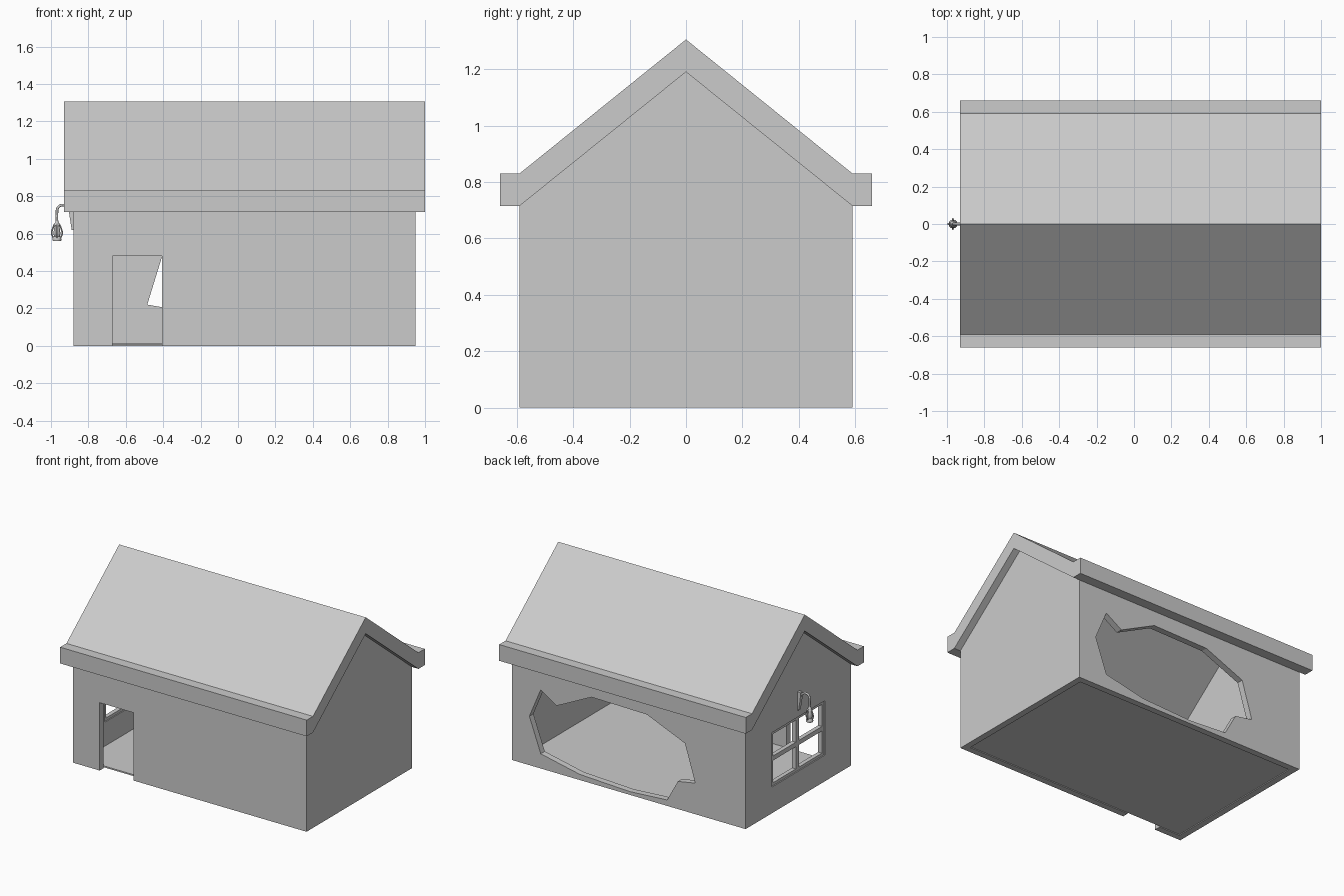
import bpy, bmesh
from math import sin, cos, pi
from mathutils import Vector

if "Cube" in bpy.data.objects:
    bpy.data.objects.remove(bpy.data.objects["Cube"])

T = 0.045                                  # wall thickness
X0, X1, Y = -0.88, 0.95, 0.59              # wall footprint


def finish(name, bm):
    bmesh.ops.recalc_face_normals(bm, faces=bm.faces)
    me = bpy.data.meshes.new(name)
    bm.to_mesh(me)
    bm.free()
    ob = bpy.data.objects.new(name, me)
    bpy.context.collection.objects.link(ob)
    return ob


def prism(name, profile, axis, a, b):
    """Extrude a 2D profile (u, z) along x or y from a to b."""
    bm = bmesh.new()
    at = (lambda u, z: (a, u, z)) if axis == 'x' else (lambda u, z: (u, a, z))
    face = bm.faces.new([bm.verts.new(at(u, z)) for u, z in profile])
    ext = bmesh.ops.extrude_face_region(bm, geom=[face])
    move = Vector((b - a, 0, 0) if axis == 'x' else (0, b - a, 0))
    bmesh.ops.translate(bm, vec=move,
                        verts=[v for v in ext['geom'] if isinstance(v, bmesh.types.BMVert)])
    return finish(name, bm)


def rect(u0, u1, z0, z1):
    return [(u0, z0), (u1, z0), (u1, z1), (u0, z1)]


def box(name, x0, x1, y0, y1, z0, z1):
    return prism(name, rect(y0, y1, z0, z1), 'x', x0, x1)


def cut(ob, cutter):
    cutter.hide_render = True
    mod = ob.modifiers.new("cut", 'BOOLEAN')
    mod.operation, mod.solver, mod.object = 'DIFFERENCE', 'EXACT', cutter
    dg = bpy.context.evaluated_depsgraph_get()
    me = bpy.data.meshes.new_from_object(ob.evaluated_get(dg))
    ob.modifiers.clear()
    ob.data = me
    bpy.data.objects.remove(cutter)


def lathe(name, profile, x, n=12):
    """Revolve (radius, z) points around a vertical axis at (x, 0)."""
    bm = bmesh.new()
    rings = [[bm.verts.new((x + r * cos(2 * pi * i / n), r * sin(2 * pi * i / n), z))
              for i in range(n)] for r, z in profile]
    for lo, hi in zip(rings, rings[1:]):
        for i in range(n):
            bm.faces.new((lo[i], lo[(i + 1) % n], hi[(i + 1) % n], hi[i]))
    bm.faces.new(rings[0])
    bm.faces.new(rings[-1])
    ob = finish(name, bm)
    for p in ob.data.polygons:
        p.use_smooth = len(p.vertices) == 4
    return ob


def wire(name, pts, radius):
    cu = bpy.data.curves.new(name, 'CURVE')
    cu.dimensions, cu.bevel_depth, cu.bevel_resolution = '3D', radius, 2
    cu.use_fill_caps = True
    cu.resolution_u = 6
    sp = cu.splines.new('BEZIER')
    sp.bezier_points.add(len(pts) - 1)
    for bp, p in zip(sp.bezier_points, pts):
        bp.co = p
        bp.handle_left_type = bp.handle_right_type = 'AUTO'
    ob = bpy.data.objects.new(name, cu)
    bpy.context.collection.objects.link(ob)
    return ob


# walls with gables, hollowed out, then opened
walls = prism("walls", [(-Y, 0), (Y, 0), (Y, 0.715), (0, 1.19), (-Y, 0.715)], 'x', X0, X1)
cut(walls, box("room_cutter", X0 + T, X1 - T, -Y + T, Y - T, -0.2, 2))
cut(walls, box("door_cutter", -0.67, -0.405, -0.8, -0.4, -0.1, 0.48))
cut(walls, box("window_cutter", -1.0, -0.7, -0.295, 0.295, 0.185, 0.57))
hole = [(0.725, 0.555), (0.60, 0.477), (0.326, 0.611), (-0.107, 0.604), (-0.405, 0.48),
        (-0.485, 0.22), (-0.35, 0.196), (-0.265, 0.042), (0.027, 0.023), (0.418, 0.04),
        (0.724, 0.104), (0.813, 0.346)]
cut(walls, prism("broken_hole_cutter", hole, 'y', 0.45, 0.75))

# floor
box("floor", X0 + T, X1 - T, -Y + T, Y - T, 0.006, 0.016)

# roof slab with boxy eaves
prism("roof", [(-0.66, 0.715), (-0.59, 0.715), (0, 1.19), (0.59, 0.715), (0.66, 0.715),
               (0.66, 0.83), (0.59, 0.83), (0, 1.305), (-0.59, 0.83), (-0.66, 0.83)],
      'x', -0.93, 1.0)

# window frame and crossbars
wx0, wx1 = X0 + 0.008, X0 + 0.038
for s in (-1, 1):
    a, b = sorted((s * 0.295, s * 0.275))
    box("window_jamb", wx0, wx1, a, b, 0.185, 0.57)
box("window_sill", wx0, wx1, -0.275, 0.275, 0.185, 0.205)
box("window_head", wx0, wx1, -0.275, 0.275, 0.55, 0.57)
box("window_mullion", wx0, wx1, -0.018, 0.018, 0.205, 0.55)
for s in (-1, 1):
    a, b = sorted((s * 0.018, s * 0.275))
    box("window_crossbar", wx0, wx1, a, b, 0.362, 0.394)

# lantern bracket and hook
LX = -0.968
prism("bracket_plate", [(X0, 0.62), (X0, 0.75), (-0.905, 0.75), (-0.902, 0.70), (-0.889, 0.62)],
      'y', -0.012, 0.012)
wire("hook", [(-0.895, 0, 0.715), (-0.912, 0, 0.74), (-0.94, 0, 0.752), (-0.963, 0, 0.738),
              (LX, 0, 0.71), (LX, 0, 0.665)], 0.007)

# hanging lantern
lathe("lantern_cap", [(0.018, 0.642), (0.014, 0.652), (0.008, 0.662), (0.006, 0.675)], LX)
lathe("lantern_glass", [(0.014, 0.582), (0.019, 0.598), (0.016, 0.622), (0.011, 0.642)], LX)
lathe("lantern_base", [(0.022, 0.56), (0.024, 0.568), (0.022, 0.58), (0.016, 0.585)], LX)
for i in range(4):
    cx, cy = cos(i * pi / 2), sin(i * pi / 2)
    wire("lantern_rib", [(LX + r * cx, r * cy, z) for r, z in
                         ((0.02, 0.578), (0.028, 0.6), (0.022, 0.628), (0.012, 0.652))], 0.004)
